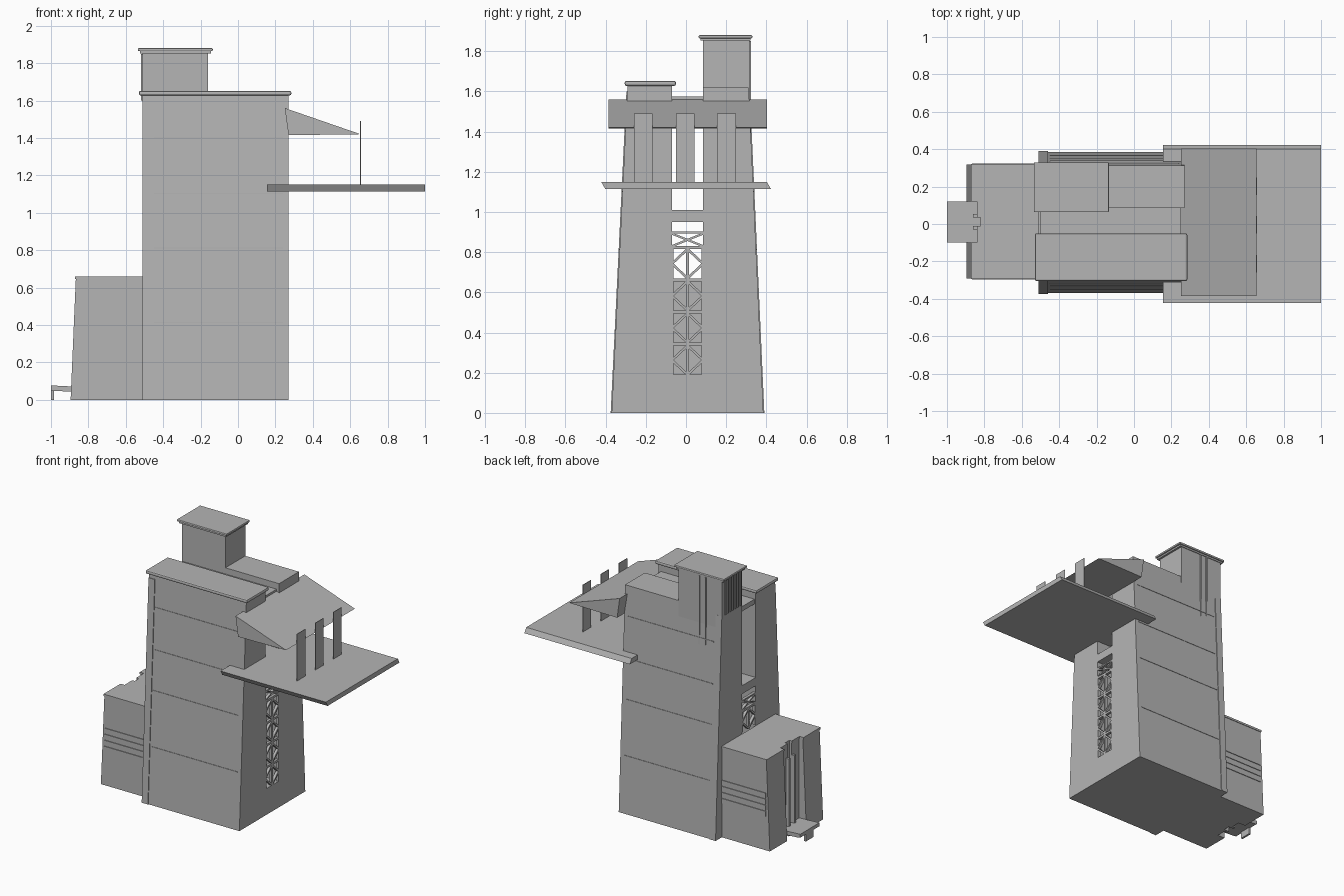
import bpy
import bmesh
from mathutils import Vector

old = bpy.data.objects.get("Cube")
if old:
    bpy.data.objects.remove(old, do_unlink=True)

GREY = (0.46, 0.46, 0.46, 1.0)
mat = bpy.data.materials.new("concrete_grey")
mat.use_nodes = True
mat.diffuse_color = GREY
mat.node_tree.nodes["Principled BSDF"].inputs["Base Color"].default_value = GREY


def prism(name, profile, axis, lo, hi, bevel=0.0):
    """Extrude a 2D profile along an axis; profile is (y,z), (x,z) or (x,y)."""
    def place(p, d):
        c = list(p)
        c.insert("xyz".index(axis), d)
        return Vector(c)
    bm = bmesh.new()
    face = bm.faces.new([bm.verts.new(place(p, lo)) for p in profile])
    ext = bmesh.ops.extrude_face_region(bm, geom=[face])
    verts = [v for v in ext["geom"] if isinstance(v, bmesh.types.BMVert)]
    shift = place((0, 0), hi - lo)
    bmesh.ops.translate(bm, verts=verts, vec=shift)
    bmesh.ops.recalc_face_normals(bm, faces=bm.faces[:])
    mesh = bpy.data.meshes.new(name)
    bm.to_mesh(mesh)
    bm.free()
    mesh.materials.append(mat)
    ob = bpy.data.objects.new(name, mesh)
    bpy.context.collection.objects.link(ob)
    if bevel:
        mod = ob.modifiers.new("rounded_edge", "BEVEL")
        mod.width = bevel
        mod.segments = 2
    return ob


def box(name, x, y, z, bevel=0.0):
    rect = [(x[0], y[0]), (x[1], y[0]), (x[1], y[1]), (x[0], y[1])]
    return prism(name, rect, "z", z[0], z[1], bevel)


def strut(name, a, b, width, x):
    """Flat diagonal bar in the yz plane."""
    a, b = Vector(a), Vector(b)
    d = (b - a).normalized()
    n = Vector((-d.y, d.x)) * width / 2
    return prism(name, [a + n, b + n, b - n, a - n], "x", x[0], x[1])


BACK, FRONT = -0.51, 0.27          # tower ends in x
SLOT = (-0.07, 0.085)              # gap between the two shafts

# Twin tower shafts with battered outer walls on a shared base
prism("twin_tower", [(-0.37, 0), (0.385, 0), (0.312, 1.62), (SLOT[1], 1.62),
                     (SLOT[1], 0.19), (SLOT[0], 0.19), (SLOT[0], 1.63),
                     (-0.29, 1.63)], "x", BACK, FRONT)
box("front_shaft_cap", (-0.53, 0.285), (-0.305, -0.05), (1.627, 1.652), 0.009)
box("stair_head", (BACK, -0.16), (SLOT[1], 0.317), (1.3, 1.86))
box("stair_head_cap", (-0.525, -0.145), (0.072, 0.322), (1.852, 1.867))
box("stair_head_cap_top", (-0.535, -0.135), (0.063, 0.33), (1.864, 1.88), 0.005)
box("slot_roof", (-0.5, 0.25), SLOT, (1.54, 1.575))
box("slot_bridge", (BACK, FRONT), SLOT, (0.95, 1.01))


def wall_y(side, z):
    """Outer wall position of the tower at a height."""
    return -0.37 + z * 0.08 / 1.63 if side < 0 else 0.385 - z * 0.073 / 1.62


# Corner pilasters and horizontal wall joints
for side, label in ((-1, "front"), (1, "rear")):
    out = side * 0.005
    lo, hi = wall_y(side, 0), wall_y(side, 1.6)
    prism(label + "_corner_pilaster",
          [(lo, 0), (lo + out, 0), (hi + out, 1.6), (hi, 1.6)], "x", BACK, -0.46)
    for z in (0.41, 0.81, 1.1, 1.4):
        y = wall_y(side, z)
        box(label + "_wall_joint", (-0.45, 0.24), sorted((y, y + side * 0.003)),
            (z, z + 0.005))

# Slender fins and louvres on the stair head
for x in (-0.385, -0.335):
    box("stair_head_fin", (x, x + 0.008), (0.31, 0.324), (1.29, 1.85))
for i in range(7):
    y = 0.105 + i * 0.028
    box("stair_head_louvre", (BACK - 0.008, BACK), (y, y + 0.012), (1.6, 1.85))

# Lattice screens at both ends of the slot
MID = sum(SLOT) / 2
for end, xr in (("front", (FRONT - 0.02, FRONT)), ("back", (BACK, BACK + 0.02))):
    first, rows = (0.19, 4) if end == "front" else (0.67, 1)
    box(end + "_lattice_post", xr, (MID - 0.007, MID + 0.007),
        (first, first + rows * 0.16))
    for r in range(rows):
        z0 = first + r * 0.16
        z1, zm = z0 + 0.145, z0 + 0.0725
        box(end + "_lattice_rail", xr, SLOT, (z1, z1 + 0.015))
        for y in SLOT:
            edge = y + (0.008 if y < MID else -0.008)
            box(end + "_lattice_edge", xr, sorted((y, edge)), (z0, z1))
            for z in (z0, z1):
                strut(end + "_lattice_diamond", (MID, z), (y, zm), 0.012, xr)
    top = first + rows * 0.16
    box(end + "_lattice_top_rail", xr, SLOT, (0.892, 0.902))
    for ya, yb in (SLOT, SLOT[::-1]):
        strut(end + "_lattice_cross", (ya, top), (yb, 0.892), 0.01, xr)

# Projecting deck, wedge canopy and flat hangers
prism("deck", [(-0.422, 1.15), (-0.402, 1.115), (0.422, 1.115), (0.402, 1.15)],
      "x", 0.155, 1.0)
prism("canopy", [(0.25, 1.56), (0.27, 1.415), (0.655, 1.42)], "y", -0.385, 0.403)
for y in (-0.26, -0.05, 0.155):
    box("deck_hanger", (0.653, 0.657), (y, y + 0.093), (1.12, 1.49))

# Low annex behind: two wings around a recessed entrance bay
wing = [(-0.895, 0), (BACK, 0), (BACK, 0.65), (-0.867, 0.65)]
for label, lo, hi in (("front", -0.292, -0.1), ("rear", 0.12, 0.318)):
    prism(label + "_annex_wing", wing, "y", lo, hi)
box("annex_core", (-0.82, BACK), (-0.1, 0.12), (0, 0.65))
for lo, hi in ((-0.1, -0.012), (0.036, 0.12)):
    box("entrance_bay_panel", (-0.838, -0.82), (lo, hi), (0, 0.645))
for y in (-0.03, 0.036):
    box("entrance_pilaster", (-0.862, -0.83), (y, y + 0.018), (0, 0.56))
prism("annex_cap", [(-0.872, -0.295), (BACK, -0.295), (BACK, 0.322),
                    (-0.872, 0.322), (-0.872, 0.12), (-0.84, 0.12),
                    (-0.84, 0.036), (-0.82, 0.036), (-0.82, -0.012),
                    (-0.84, -0.012), (-0.84, -0.1), (-0.872, -0.1)],
      "z", 0.645, 0.66)

# Louvred bands on the annex sides
for label, lo, hi in (("front", -0.297, -0.292), ("rear", 0.318, 0.323)):
    for i in range(4):
        z = 0.247 + i * 0.044
        box(label + "_annex_louvre", (-0.865, BACK), (lo, hi), (z, z + 0.037))

# Entrance porch
prism("porch_slab", [(-1, 0.052), (-0.985, 0.048), (-0.82, 0.04), (-0.82, 0.068),
                     (-1, 0.077)], "y", -0.1, 0.12)
box("porch_leg", (-1, -0.985), (-0.03, 0.055), (0, 0.055))
